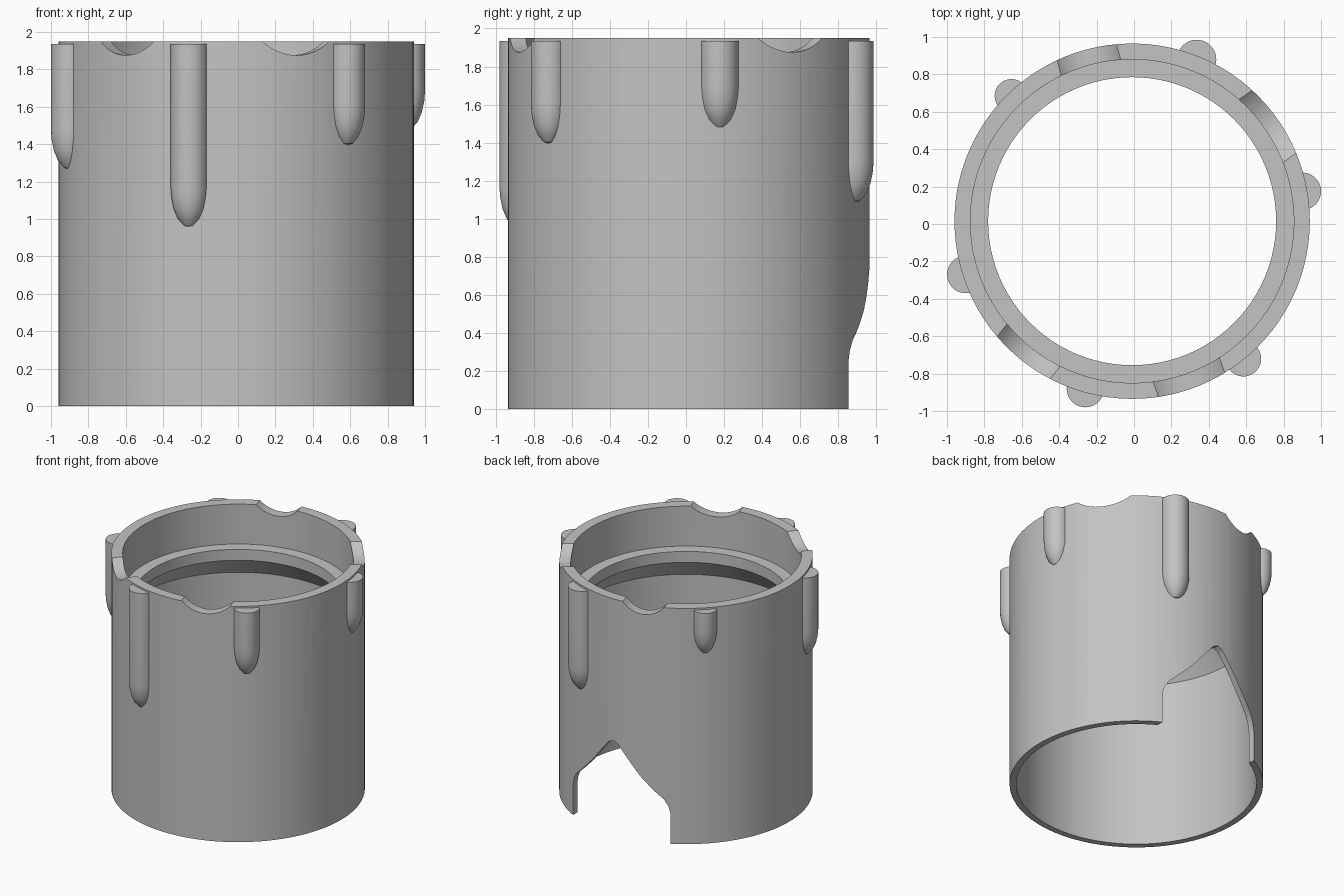
import bpy, bmesh
from math import sin, cos, pi, radians, hypot, sqrt
from mathutils import Vector, Matrix

cube = bpy.data.objects.get("Cube")
if cube:
    bpy.data.objects.remove(cube, do_unlink=True)

grey = bpy.data.materials.new("plain grey")
grey.use_nodes = True
colour = (0.55, 0.55, 0.55, 1)
grey.diffuse_color = colour
grey.node_tree.nodes["Principled BSDF"].inputs["Base Color"].default_value = colour

CENTRE = Vector((-0.01, 0.015, 0))
OUTER, HEIGHT = 0.95, 1.95


def make(name, bm):
    bmesh.ops.recalc_face_normals(bm, faces=bm.faces)
    mesh = bpy.data.meshes.new(name)
    bm.to_mesh(mesh)
    bm.free()
    mesh.materials.append(grey)
    ob = bpy.data.objects.new(name, mesh)
    bpy.context.collection.objects.link(ob)
    return ob


def lathe(profile, sides, closed=False):
    """Revolve (radius, height) points about z."""
    bm = bmesh.new()
    rings = []
    for r, z in profile:
        if r == 0:
            rings.append([bm.verts.new((0, 0, z))] * sides)
        else:
            rings.append([bm.verts.new((r * cos(2 * pi * i / sides), r * sin(2 * pi * i / sides), z))
                          for i in range(sides)])
    pairs = list(zip(rings, rings[1:]))
    if closed:
        pairs.append((rings[-1], rings[0]))
    for a, b in pairs:
        for i in range(sides):
            j = (i + 1) % sides
            bm.faces.new(dict.fromkeys((a[i], a[j], b[j], b[i])))
    return bm


def activate(ob):
    bpy.ops.object.select_all(action="DESELECT")
    ob.select_set(True)
    bpy.context.view_layer.objects.active = ob


def smooth(ob):
    activate(ob)
    bpy.ops.object.shade_smooth_by_angle(angle=radians(30))


def cut(target, cutter):
    cutter.hide_render = True
    activate(target)
    mod = target.modifiers.new("cut", "BOOLEAN")
    mod.operation = "DIFFERENCE"
    mod.solver = "EXACT"
    mod.object = cutter
    bpy.ops.object.modifier_apply(modifier=mod.name)
    bpy.data.objects.remove(cutter, do_unlink=True)


# Hollow sleeve with an inner ledge on a sloping underside
sleeve = make("sleeve", lathe([
    (OUTER, 0), (OUTER, HEIGHT), (0.865, HEIGHT), (0.865, 1.62),
    (0.77, 1.62), (0.77, 1.53), (0.90, 1.37), (0.90, 0)], 96, closed=True))
sleeve.location = CENTRE
bpy.context.view_layer.update()

# Scalloped bites around the rim: direction and half width in degrees
DEPTH = 0.075
for angle, half in ((105, 10), (35, 12.5), (-18, 8.5), (-70, 11.5), (231.5, 11), (175, 13.5)):
    h = OUTER * sin(radians(half))
    r = (h * h + DEPTH * DEPTH) / (2 * DEPTH)
    bm = bmesh.new()
    bmesh.ops.create_cone(bm, cap_ends=True, segments=64, radius1=r, radius2=r, depth=0.6)
    bm.transform(Matrix.Translation(CENTRE)
                 @ Matrix.Rotation(radians(angle), 4, "Z")
                 @ Matrix.Translation((0.95, 0, HEIGHT - DEPTH + r))
                 @ Matrix.Rotation(pi / 2, 4, "Y"))
    cut(sleeve, make("rim_cutter", bm))

# Pointed opening low in the back wall
half_arch = [(0.446, -0.1), (0.446, 0.25), (0.432, 0.31), (0.40, 0.365), (0.34, 0.42),
             (0.23, 0.53), (0.116, 0.67), (0.04, 0.76)]
arch = half_arch + [(0, 0.778)] + [(-x, z) for x, z in reversed(half_arch)]
bm = bmesh.new()
face = bm.faces.new([bm.verts.new((x + CENTRE.x, 0.4, z)) for x, z in arch])
ext = bmesh.ops.extrude_face_region(bm, geom=[face])
bmesh.ops.translate(bm, vec=(0, 1, 0), verts=[v for v in ext["geom"] if isinstance(v, bmesh.types.BMVert)])
cut(sleeve, make("arch_cutter", bm))
smooth(sleeve)

# Drips hanging down the outside: x, y, radius, tip height
drips = [(-0.26, -0.88, 0.10, 0.955), (0.585, -0.72, 0.095, 1.395), (0.90, 0.175, 0.10, 1.475),
         (0.335, 0.88, 0.105, 1.085), (-0.655, 0.685, 0.09, 1.57), (-0.90, -0.27, 0.10, 1.265)]
TIP = 0.21
for n, (x, y, r, tip) in enumerate(drips, 1):
    profile = [(0, 1.935), (r, 1.935), (r, tip + TIP)]
    profile += [(r * k, tip + TIP * t) for k, t in ((0.96, 0.75), (0.84, 0.47), (0.62, 0.22), (0.3, 0.04))]
    bm = lathe(profile + [(0, tip)], 40)
    bmesh.ops.translate(bm, vec=(x, y, 0), verts=bm.verts)
    # Trim the part that would poke through the wall
    out = (Vector((x, y, 0)) - CENTRE).normalized()
    res = bmesh.ops.bisect_plane(bm, geom=bm.verts[:] + bm.edges[:] + bm.faces[:],
                                 plane_co=CENTRE + out * 0.915, plane_no=out, clear_inner=True)
    edges = [e for e in res["geom_cut"] if isinstance(e, bmesh.types.BMEdge)]
    bmesh.ops.holes_fill(bm, edges=edges)
    smooth(make("drip_%d" % n, bm))
